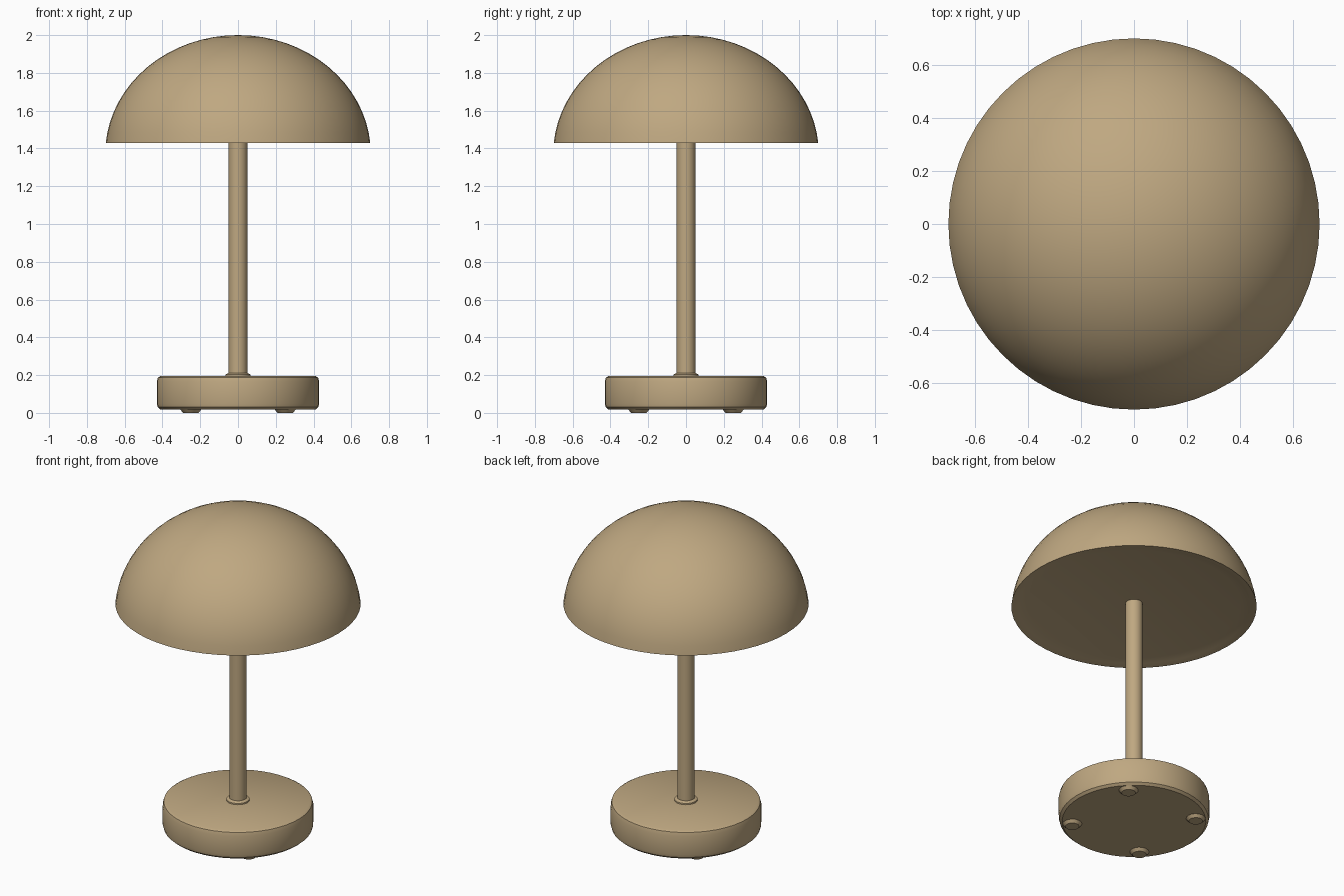
import bpy, bmesh, math

if "Cube" in bpy.data.objects:
    bpy.data.objects.remove(bpy.data.objects["Cube"])

tan = bpy.data.materials.new("warm_tan")
tan.diffuse_color = (0.52, 0.39, 0.22, 1)
tan.use_nodes = True
tan.node_tree.nodes["Principled BSDF"].inputs["Base Color"].default_value = tan.diffuse_color


def lathe(name, profile, steps=48, loc=(0, 0, 0)):
    """Spin an (r, z) profile round the z axis into a closed solid."""
    bm = bmesh.new()
    verts = [bm.verts.new((r, 0, z)) for r, z in profile]
    edges = [bm.edges.new(p) for p in zip(verts, verts[1:])]
    bmesh.ops.spin(bm, geom=verts + edges, cent=(0, 0, 0), axis=(0, 0, 1),
                   angle=math.tau, steps=steps)
    bmesh.ops.remove_doubles(bm, verts=bm.verts, dist=0.0005)
    bmesh.ops.recalc_face_normals(bm, faces=bm.faces)
    mesh = bpy.data.meshes.new(name)
    bm.to_mesh(mesh)
    bm.free()
    mesh.materials.append(tan)
    obj = bpy.data.objects.new(name, mesh)
    obj.location = loc
    bpy.context.collection.objects.link(obj)
    bpy.ops.object.select_all(action='DESELECT')
    obj.select_set(True)
    bpy.context.view_layer.objects.active = obj
    bpy.ops.object.shade_smooth_by_angle(angle=math.radians(35))
    return obj


# Domed shade: between a spherical cap and a half ellipse, shallow recess below
rim_z, rim_r, height, ball = 1.43, 0.70, 0.57, 0.715
dome = []
for i in range(17):
    t = i / 16 * math.pi / 2
    z = rim_z + height * math.sin(t)
    cap = math.sqrt(max(0, ball ** 2 - (z - 2 + ball) ** 2))
    dome.append(((cap + rim_r * math.cos(t)) / 2, z))
dome[-1] = (0, 2.0)
lathe("lamp_shade", [(0, 1.45), (0.61, 1.45), (0.66, 1.437)] + dome, 56)

# Pole with a small collar where it meets the base
lathe("pole", [(0, 0.17), (0.05, 0.17), (0.05, 1.46), (0, 1.46)], 24)
lathe("pole_collar", [(0, 0.18), (0.068, 0.18), (0.066, 0.203),
                      (0.05, 0.212), (0, 0.212)], 24)

# Round base with softened edges
lathe("base", [(0, 0.017), (0.41, 0.017), (0.425, 0.03), (0.43, 0.05),
               (0.43, 0.165), (0.424, 0.187), (0.41, 0.195), (0, 0.195)], 48)

# Four low feet under the base
for x in (-0.25, 0.25):
    for y in (-0.25, 0.25):
        lathe("foot", [(0, 0), (0.04, 0), (0.06, 0.022), (0, 0.022)], 16, (x, y, 0))
